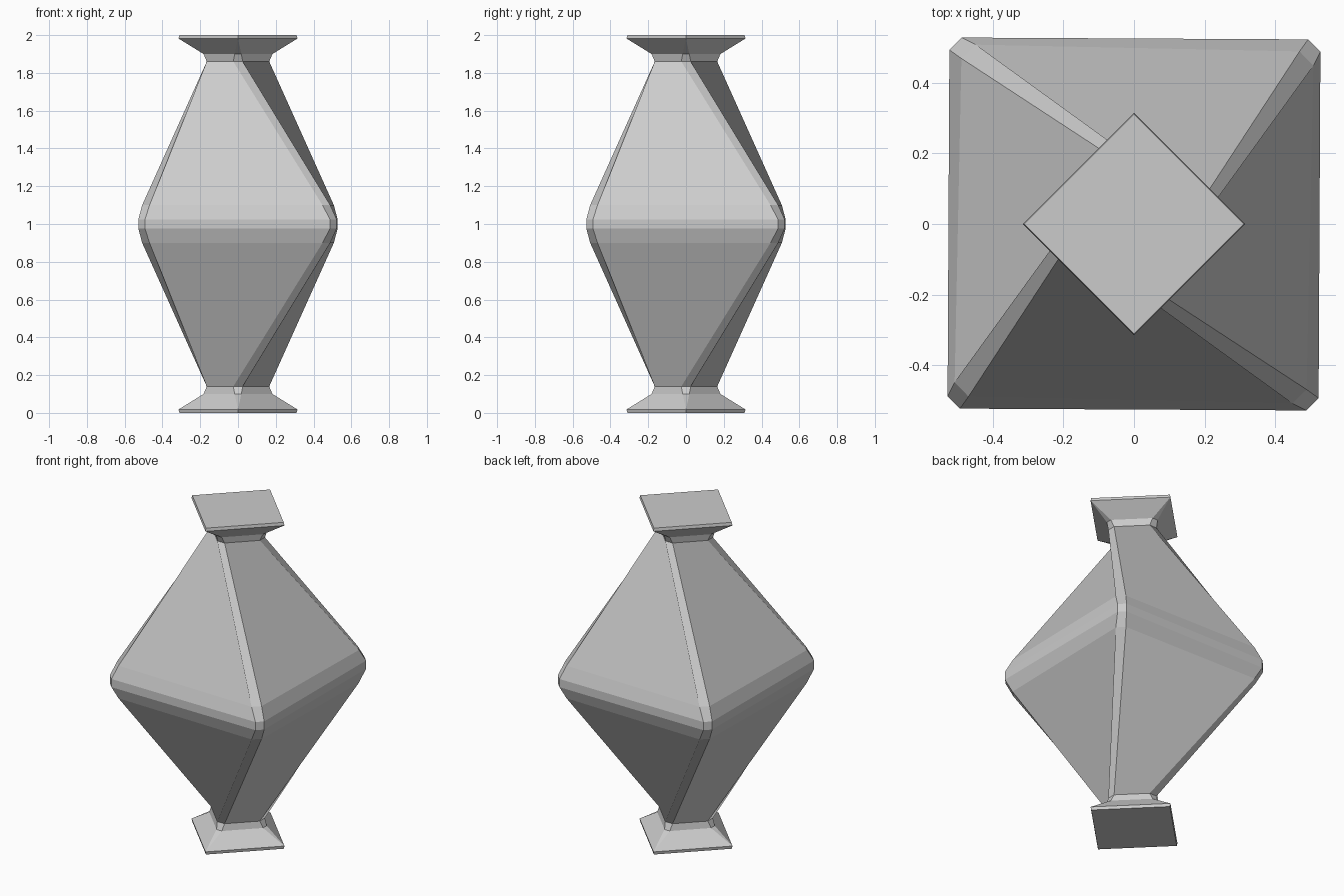
import bpy, bmesh
from math import radians, cos, sin
from mathutils import Vector

if "Cube" in bpy.data.objects:
    bpy.data.objects.remove(bpy.data.objects["Cube"])

# Upper half profile: height above middle, corner radius, twist (deg), corner chamfer
half = [
    (0.025, 0.742, 0.3, 0.035),   # waist
    (0.10, 0.704, 1.2, 0.04),     # waist shoulder
    (0.86, 0.19, 45, 0.035),      # neck
    (0.90, 0.20, 45, 0.025),      # collar
    (0.982, 0.315, 45, 0.0),      # flared rim
    (1.00, 0.310, 45, 0.0),       # flat end
]
# The lower half is a mirror of the upper one
profile = [(-h, r, t, c) for h, r, t, c in reversed(half)] + half


def ring(bm, h, r, twist, chamfer):
    """Twisted square section with chamfered corners, eight points."""
    corners = []
    for k in range(4):
        a = radians(45 + 90 * k - twist)
        corners.append(Vector((r * cos(a), r * sin(a), 1 + h)))
    verts = []
    for k in range(4):
        p = corners[k]
        for q in (corners[k - 1], corners[(k + 1) % 4]):
            verts.append(bm.verts.new(p + (q - p).normalized() * chamfer))
    return verts


bm = bmesh.new()
rings = [ring(bm, *row) for row in profile]

# Sides: the start vertex sets the fold direction of the twisted quads
for i, (lo, up) in enumerate(zip(rings, rings[1:])):
    for j in range(8):
        n = (j + 1) % 8
        if i < len(half) - 1:
            bm.faces.new((lo[j], lo[n], up[n], up[j]))
        else:
            bm.faces.new((lo[n], up[n], up[j], lo[j]))

# Flat ends
bm.faces.new(list(reversed(rings[0])))
bm.faces.new(rings[-1])
bmesh.ops.remove_doubles(bm, verts=bm.verts, dist=0.0001)

mesh = bpy.data.meshes.new("twisted_baluster")
bm.to_mesh(mesh)
bm.free()
obj = bpy.data.objects.new("twisted_baluster", mesh)
bpy.context.collection.objects.link(obj)
